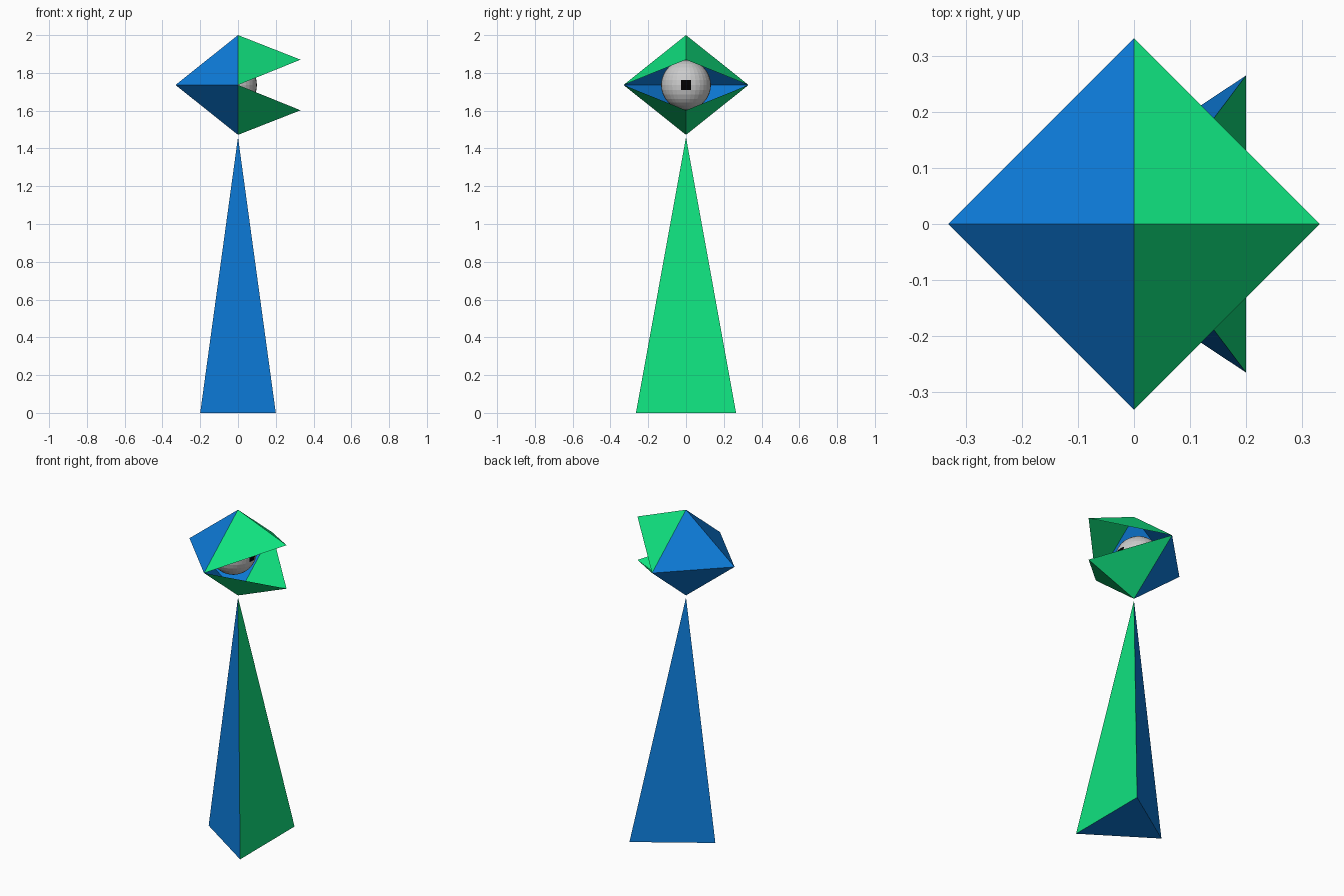
import bpy, bmesh
from mathutils import Matrix

if "Cube" in bpy.data.objects:
    bpy.data.objects.remove(bpy.data.objects["Cube"])


def material(name, rgb):
    m = bpy.data.materials.new(name)
    m.diffuse_color = (*rgb, 1)
    m.use_nodes = True
    m.node_tree.nodes["Principled BSDF"].inputs["Base Color"].default_value = m.diffuse_color
    return m


BLUE = material("blue", (0.004, 0.20, 0.70))
GREEN = material("green", (0.005, 0.75, 0.21))
BLACK = material("black", (0, 0, 0))


def link(name, mesh, *mats):
    for m in mats:
        mesh.materials.append(m)
    ob = bpy.data.objects.new(name, mesh)
    bpy.context.collection.objects.link(ob)
    return ob


def sheet(name, verts, faces, *mats):
    mesh = bpy.data.meshes.new(name)
    mesh.from_pydata(verts, [], faces)
    return link(name, mesh, *mats)


# Body: slim three-sided pyramid, green on the eye side
body = sheet("body",
             [(0.2, -0.265, 0), (0.2, 0.265, 0), (-0.2, 0, 0), (0, 0, 1.46)],
             [(0, 1, 3), (1, 2, 3), (2, 0, 3), (2, 1, 0)], BLUE, GREEN)
body.data.polygons[0].material_index = 1

# Head: open octahedral shell with two parted lids
MID, H, R, GAP = 1.736, 0.264, 0.331, 0.134
front, back = (0, -R, MID), (0, R, MID)
top, bottom = (0, 0, MID + H), (0, 0, MID - H)
sheet("head_shell", [top, bottom, front, back, (-R, 0, MID)],
      [(0, 4, 2), (0, 3, 4), (1, 2, 4), (1, 4, 3)], BLUE)
sheet("upper_lid", [top, front, back, (R, 0, MID + GAP)],
      [(0, 1, 3), (0, 3, 2)], GREEN)
sheet("lower_lid", [bottom, front, back, (R, 0, MID - GAP)],
      [(0, 3, 1), (0, 2, 3)], GREEN)


# Eye: faceted ball whose four foremost faces form the pupil
def eye_part(name, is_pupil, *mats):
    bm = bmesh.new()
    bmesh.ops.create_uvsphere(bm, u_segments=32, v_segments=16, radius=0.132)
    drop = []
    for f in bm.faces:
        c = f.calc_center_median()
        if (c.x > 0 and abs(c.y) < 0.026 and abs(c.z) < 0.026) != is_pupil:
            drop.append(f)
    bmesh.ops.delete(bm, geom=drop, context='FACES')
    bm.transform(Matrix.Translation((-0.032, 0, MID)))
    mesh = bpy.data.meshes.new(name)
    bm.to_mesh(mesh)
    bm.free()
    link(name, mesh, *mats)


eye_part("eyeball", False)
eye_part("pupil", True, BLACK)
